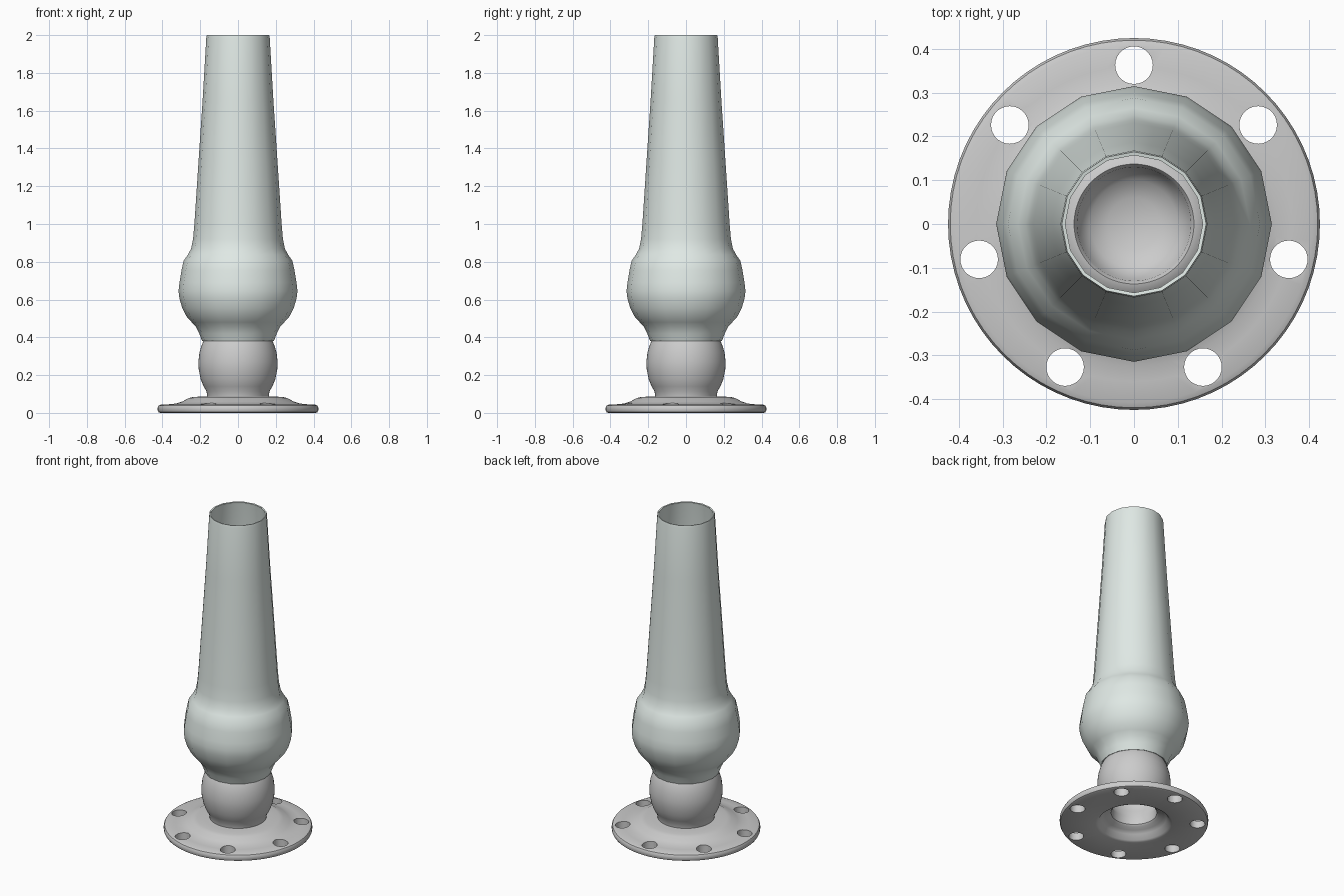
import bpy, bmesh, math

if "Cube" in bpy.data.objects:
    bpy.data.objects.remove(bpy.data.objects["Cube"])


def finish(obj, angle=35):
    bpy.ops.object.select_all(action='DESELECT')
    obj.select_set(True)
    bpy.context.view_layer.objects.active = obj
    for m in list(obj.modifiers):
        bpy.ops.object.modifier_apply(modifier=m.name)
    bpy.ops.object.shade_smooth_by_angle(angle=math.radians(angle))


def lathe(name, profile, steps):
    # Revolve an (r, z) profile around the z axis
    bm = bmesh.new()
    vs = [bm.verts.new((r, 0, z)) for r, z in profile]
    es = [bm.edges.new(p) for p in zip(vs, vs[1:])]
    bmesh.ops.spin(bm, geom=vs + es, cent=(0, 0, 0), axis=(0, 0, 1),
                   angle=math.tau, steps=steps, use_merge=False)
    bmesh.ops.remove_doubles(bm, verts=bm.verts[:], dist=1e-4)
    bmesh.ops.recalc_face_normals(bm, faces=bm.faces[:])
    me = bpy.data.meshes.new(name)
    bm.to_mesh(me)
    bm.free()
    obj = bpy.data.objects.new(name, me)
    bpy.context.collection.objects.link(obj)
    return obj


# Metal base: flange, neck, ball with a hollow top, and recessed underside
base = lathe("mounting_base", [
    (0, 0.33), (0.06, 0.337), (0.1, 0.355), (0.125, 0.385), (0.13, 0.415),
    (0.137, 0.425), (0.155, 0.42), (0.175, 0.396), (0.192, 0.36), (0.204, 0.32),
    (0.21, 0.27), (0.208, 0.23), (0.198, 0.18), (0.182, 0.14), (0.167, 0.115),
    (0.163, 0.088), (0.19, 0.086), (0.235, 0.085), (0.26, 0.079), (0.295, 0.06),
    (0.325, 0.05), (0.36, 0.046), (0.408, 0.044), (0.42, 0.039), (0.425, 0.029),
    (0.425, 0.012), (0.421, 0.004), (0.412, 0.0),
    (0.22, 0.0), (0.205, 0.006), (0.185, 0.035), (0.165, 0.05), (0.14, 0.058),
    (0.131, 0.068), (0.13, 0.12), (0.155, 0.17), (0.165, 0.23), (0.15, 0.29),
    (0.1, 0.32), (0, 0.32)], 72)

# Seven bolt holes through the flange
bm = bmesh.new()
for i in range(7):
    a = math.pi / 2 + i * math.tau / 7
    new = bmesh.ops.create_cone(bm, cap_ends=True, segments=28, radius1=0.043,
                                radius2=0.043, depth=0.3)["verts"]
    bmesh.ops.translate(bm, verts=new, vec=(0.363 * math.cos(a), 0.363 * math.sin(a), 0))
me = bpy.data.meshes.new("bolt_hole_cutter")
bm.to_mesh(me)
bm.free()
cutter = bpy.data.objects.new("bolt_hole_cutter", me)
cutter.hide_render = True
bpy.context.collection.objects.link(cutter)
mod = base.modifiers.new("bolt_holes", 'BOOLEAN')
mod.operation = 'DIFFERENCE'
mod.solver = 'EXACT'
mod.object = cutter
finish(base)
bpy.data.objects.remove(cutter)

# Tapered sixteen-sided glass chimney, open at both ends
glass = lathe("glass_chimney", [
    (0.19, 0.38), (0.205, 0.42), (0.222, 0.455), (0.245, 0.48), (0.272, 0.51),
    (0.295, 0.555), (0.31, 0.605), (0.315, 0.645), (0.31, 0.69), (0.299, 0.755),
    (0.288, 0.805), (0.265, 0.838), (0.248, 0.87), (0.238, 0.92), (0.231, 1.0),
    (0.209, 1.33), (0.187, 1.66), (0.168, 1.985), (0.165, 2.0)], 16)
mod = glass.modifiers.new("wall", 'SOLIDIFY')
mod.thickness = 0.008
mod.offset = -1
finish(glass)
mat = bpy.data.materials.new("pale_glass")
mat.diffuse_color = (0.74, 0.81, 0.78, 1)
mat.use_nodes = True
mat.node_tree.nodes["Principled BSDF"].inputs["Base Color"].default_value = mat.diffuse_color
glass.data.materials.append(mat)
